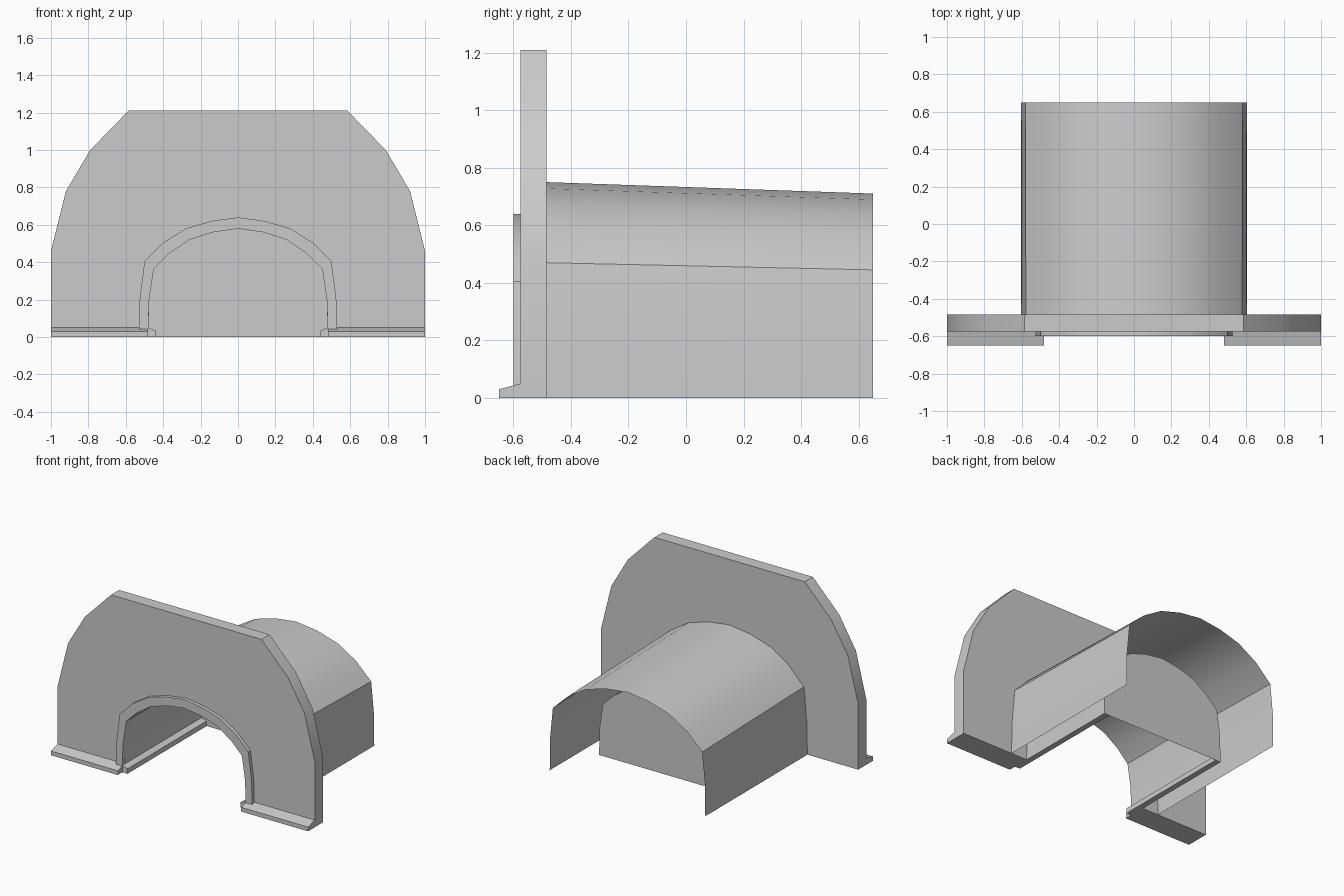
import bpy

if "Cube" in bpy.data.objects:
    bpy.data.objects.remove(bpy.data.objects["Cube"])

FRONT, WALL_F, WALL_B, BACK, END = -0.60, -0.575, -0.485, 0.65, 0.28


def add_object(name, verts, faces):
    mesh = bpy.data.meshes.new(name)
    mesh.from_pydata(verts, [], faces)
    mesh.update()
    obj = bpy.data.objects.new(name, mesh)
    bpy.context.collection.objects.link(obj)
    bpy.ops.object.select_all(action='DESELECT')
    obj.select_set(True)
    bpy.context.view_layer.objects.active = obj
    bpy.ops.object.shade_smooth_by_angle(angle=0.6)
    return obj


def mirrored(half):
    """Full left-to-right profile from a right half listed bottom to top."""
    left = [(-x, z) for x, z in half if x > 0]
    return left + half[::-1]


def prism(name, outline, y0, y1):
    """Solid from an x,z outline extruded along y."""
    n = len(outline)
    verts = [(x, y, z) for y in (y0, y1) for x, z in outline]
    faces = [tuple(range(n))[::-1], tuple(range(n, 2 * n))]
    faces += [(i, (i + 1) % n, n + (i + 1) % n, n + i) for i in range(n)]
    return add_object(name, verts, faces)


def sheet(name, p0, y0, p1, y1, cap=False, flip=False):
    """Open vault between two x,z profiles, optionally closed at the back."""
    n = len(p0)
    verts = [(x, y0, z) for x, z in p0] + [(x, y1, z) for x, z in p1]
    faces = [(i, i + 1, n + i + 1, n + i) for i in range(n - 1)]
    if cap:
        faces.append(tuple(range(2 * n - 1, n - 1, -1)))
    if flip:
        faces = [f[::-1] for f in faces]
    return add_object(name, verts, faces)


# Profiles, right halves from ground to crown
wall = [(1, 0), (1, 0.46), (0.92, 0.78), (0.79, 1.0), (0.585, 1.21)]
inner = [(0.48, 0), (0.475, 0.20), (0.45, 0.365), (0.37, 0.445),
         (0.26, 0.52), (0.135, 0.56), (0, 0.58)]
outer = [(0.53, 0.04), (0.525, 0.21), (0.50, 0.405), (0.40, 0.505),
         (0.28, 0.58), (0.145, 0.62), (0, 0.64)]
hull_front = [(0.605, 0), (0.60, 0.23), (0.578, 0.47), (0.46, 0.59),
              (0.32, 0.68), (0.165, 0.728), (0, 0.75)]
hull_back = [(x * 1.005, z * 0.947) for x, z in hull_front]
hull_back[0] = hull_front[0]
trim_inner = [(0.48, 0.04)] + inner[1:]

# Portal wall with arched opening
prism("portal_wall", mirrored(wall) + mirrored(inner)[::-1], WALL_F, WALL_B)

# Raised arch trim
prism("arch_trim", mirrored(outer) + mirrored(trim_inner)[::-1], FRONT, WALL_F)

# Outer vault shell, open at the back
sheet("outer_shell", mirrored(hull_front), WALL_B, mirrored(hull_back), BACK,
      flip=True)

# Inner passage lining with end wall
sheet("passage_lining", mirrored(inner), WALL_F, mirrored(inner), END, cap=True)

for side, s in (("left", -1), ("right", 1)):
    # Sloped plinth along the wall foot
    section = [(-0.65, 0), (WALL_F, 0), (WALL_F, 0.05), (-0.65, 0.03)]
    xs = sorted((s * 0.48, s))
    verts = [(x, y, z) for x in xs for y, z in section]
    faces = [(3, 2, 1, 0), (4, 5, 6, 7)]
    faces += [(i, (i + 1) % 4, 4 + (i + 1) % 4, 4 + i) for i in range(4)]
    add_object(side + "_plinth", verts, faces)

    # Kerb along the passage
    kerb = [(s * 0.44, 0), (s * 0.48, 0), (s * 0.48, 0.05), (s * 0.44, 0.035)]
    if s < 0:
        kerb.reverse()
    prism(side + "_kerb", kerb[::-1], FRONT, END)

# Consistent outward normals on the solids
for obj in bpy.context.collection.objects:
    if obj.name in ("outer_shell", "passage_lining"):
        continue
    bpy.ops.object.select_all(action='DESELECT')
    obj.select_set(True)
    bpy.context.view_layer.objects.active = obj
    bpy.ops.object.mode_set(mode='EDIT')
    bpy.ops.mesh.select_all(action='SELECT')
    bpy.ops.mesh.normals_make_consistent(inside=False)
    bpy.ops.object.mode_set(mode='OBJECT')
